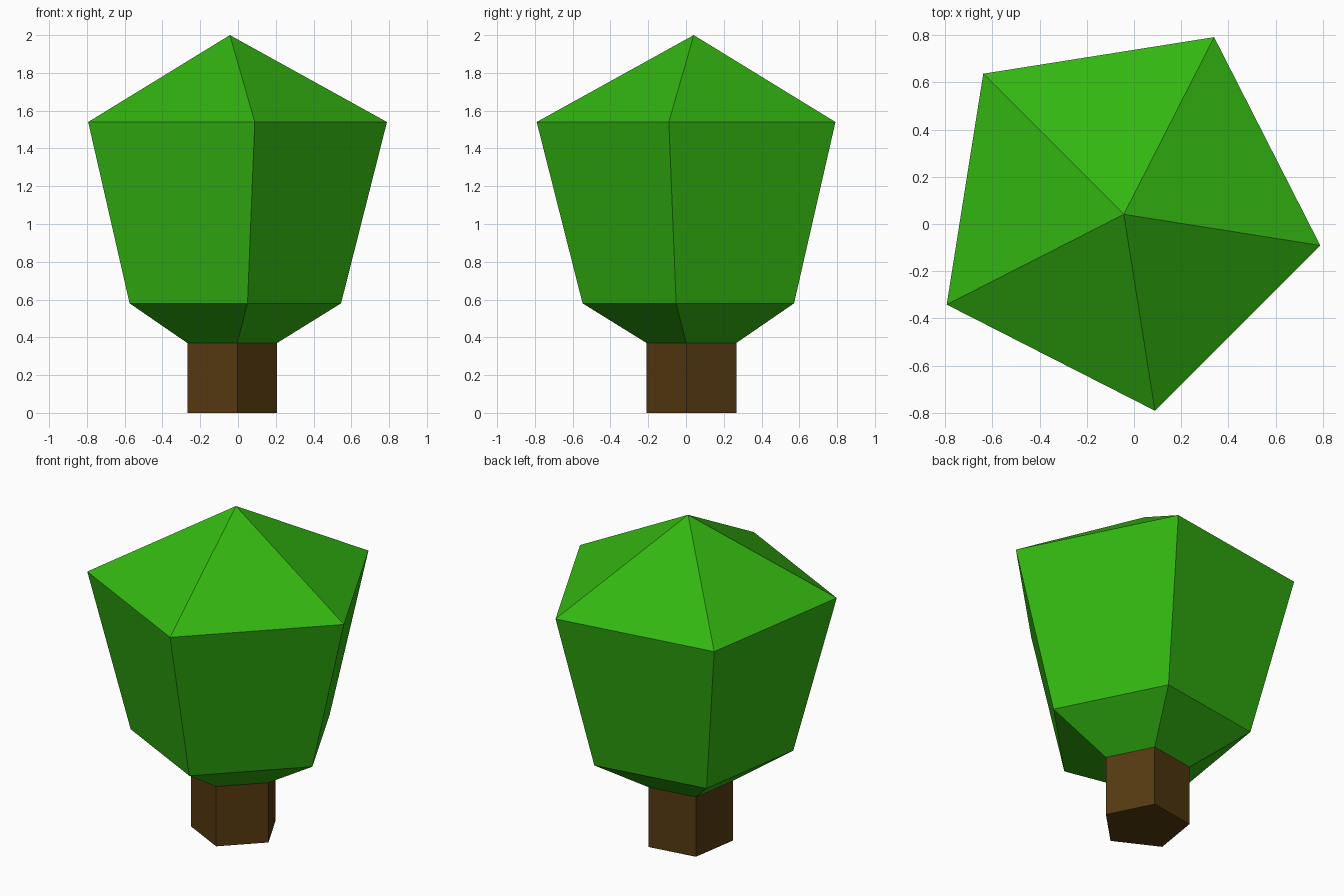
import bpy, bmesh, math

if "Cube" in bpy.data.objects:
    bpy.data.objects.remove(bpy.data.objects["Cube"])

SIDES = 5
START = math.radians(-9)
CX, CY = -0.043, 0.041


def material(name, rgb):
    m = bpy.data.materials.new(name)
    m.diffuse_color = (*rgb, 1.0)
    m.use_nodes = True
    m.node_tree.nodes["Principled BSDF"].inputs["Base Color"].default_value = m.diffuse_color
    return m


def lathe(name, profile, mat, cap_bottom=False):
    """Five-sided solid from (radius, z) pairs; radius 0 makes a point."""
    bm = bmesh.new()
    rings = []
    for r, z in profile:
        n = SIDES if r > 0 else 1
        rings.append([bm.verts.new((CX + r * math.cos(START + i * math.tau / SIDES),
                                    CY + r * math.sin(START + i * math.tau / SIDES), z))
                      for i in range(n)])
    for a, b in zip(rings, rings[1:]):
        for i in range(SIDES):
            j = (i + 1) % SIDES
            if len(b) == 1:
                bm.faces.new((a[i], a[j], b[0]))
            else:
                bm.faces.new((a[i], a[j], b[j], b[i]))
    if cap_bottom:
        bm.faces.new(rings[0][::-1])
    mesh = bpy.data.meshes.new(name)
    bm.to_mesh(mesh)
    bm.free()
    mesh.materials.append(mat)
    obj = bpy.data.objects.new(name, mesh)
    bpy.context.collection.objects.link(obj)
    return obj


bark = material("bark_brown", (0.093, 0.042, 0.0056))
leaf = material("leaf_green", (0.033, 0.468, 0.0056))

# Trunk: straight pentagonal prism
lathe("trunk", [(0.253, 0.0), (0.253, 0.37)], bark, cap_bottom=True)

# Foliage: flares out from the trunk, widens, then closes to a point
lathe("foliage", [(0.253, 0.37), (0.596, 0.58), (0.842, 1.54), (0.0, 2.0)], leaf)
